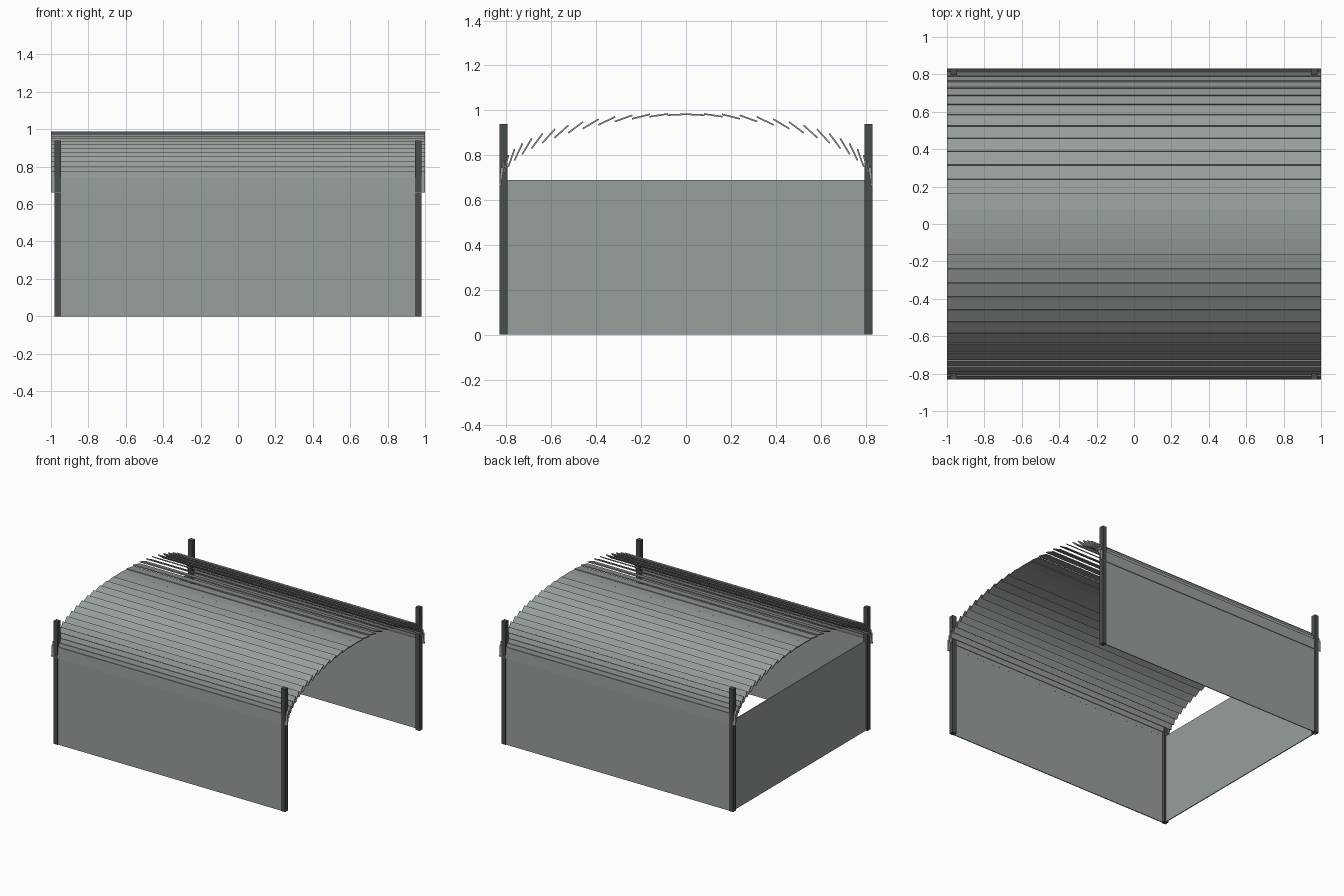
import bpy, math

if "Cube" in bpy.data.objects:
    bpy.data.objects.remove(bpy.data.objects["Cube"])


def material(name, rgb):
    m = bpy.data.materials.new(name)
    m.diffuse_color = (*rgb, 1)
    m.use_nodes = True
    m.node_tree.nodes["Principled BSDF"].inputs["Base Color"].default_value = m.diffuse_color
    return m


dark = material("dark_post", (0.065, 0.076, 0.072))
panel = material("grey_panel", (0.31, 0.345, 0.33))


def box(name, size, loc, mat, tilt=0.0):
    """Box of a given size, optionally tilted about the x axis."""
    bpy.ops.mesh.primitive_cube_add(size=1, location=loc)
    ob = bpy.context.object
    ob.name = name
    ob.scale = size
    bpy.ops.object.transform_apply(location=False, rotation=False, scale=True)
    ob.rotation_euler.x = tilt
    ob.data.materials.append(mat)
    return ob


PX, PY = 0.963, 0.813      # post centres
WALL_Y = 0.822             # long walls sit close behind the post faces
WALL_H = 0.69
T = 0.007                  # panel thickness

# four corner posts
for sx, nx in ((-1, "left"), (1, "right")):
    for sy, ny in ((-1, "front"), (1, "back")):
        box(f"{ny}_{nx}_post", (0.035, 0.035, 0.94),
            (sx * PX, sy * PY, 0.47), dark)

# thin walls on three sides, right end left open
for sy, ny in ((-1, "front"), (1, "back")):
    box(f"{ny}_wall", (2 * PX, T, WALL_H), (0, sy * WALL_Y, WALL_H / 2), panel)
box("left_wall", (T, 2 * PY, WALL_H), (-PX, 0, WALL_H / 2), panel)

# louvred roof: slats keep a circular tilt but sit on a flattened arch
N = 32
R, RISE, BASE = 0.826, 0.291, 0.69
step = math.pi / N
for i in range(N):
    a = -math.pi / 2 + (i + 0.5) * step
    box(f"roof_slat_{i + 1:02d}", (2.0, R * step + 0.002, T),
        (0, R * math.sin(a), BASE + RISE * math.cos(a)), panel, tilt=-a)
